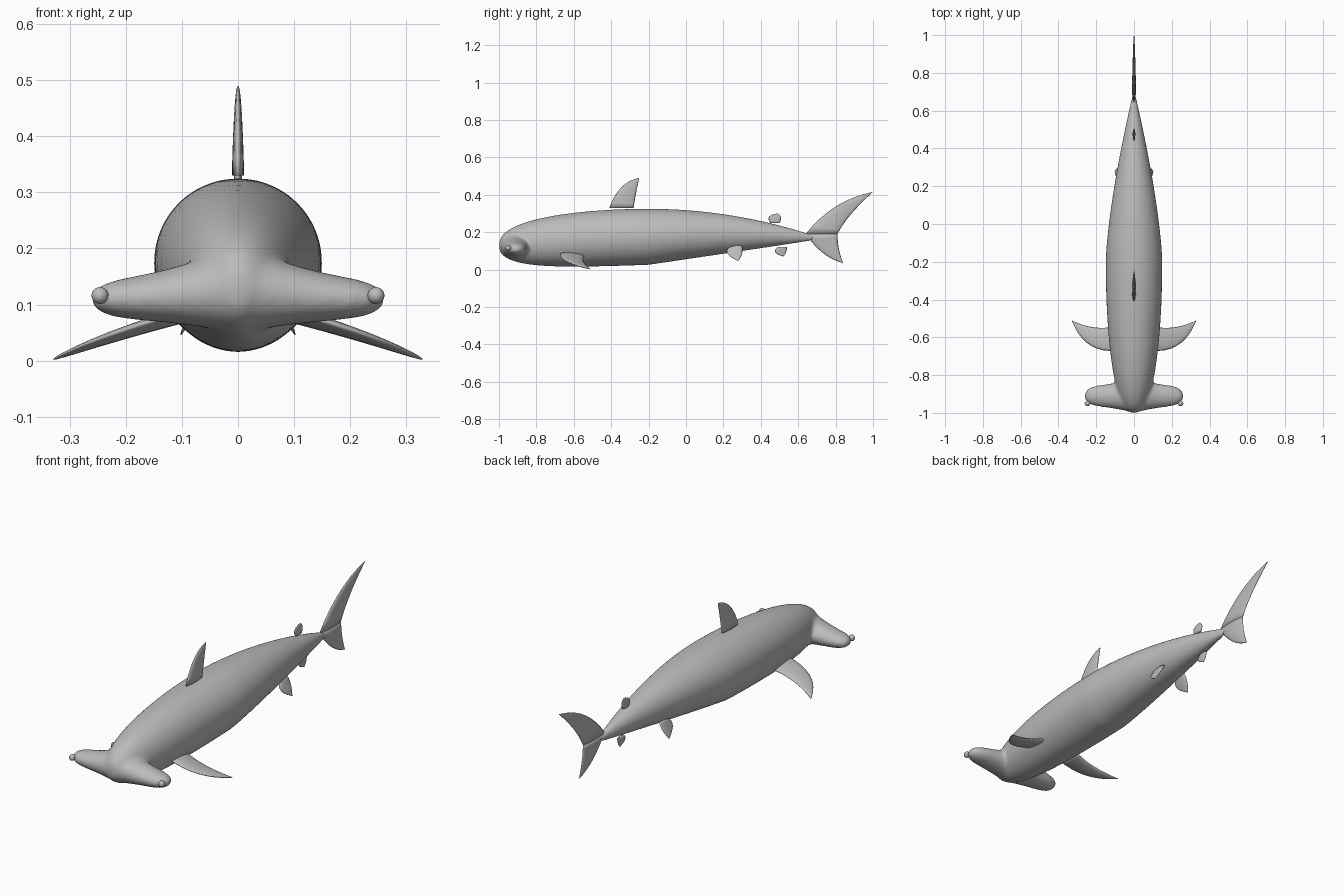
import bpy, bmesh
from math import sin, cos, pi
from mathutils import Vector

cube = bpy.data.objects.get("Cube")
if cube:
    bpy.data.objects.remove(cube, do_unlink=True)

grey = bpy.data.materials.new("shark grey")
grey.use_nodes = True
tone = (0.5, 0.5, 0.5, 1)
grey.diffuse_color = tone
grey.node_tree.nodes["Principled BSDF"].inputs["Base Color"].default_value = tone


def add_loft(bm, rings, sides):
    """Skin a row of ellipses given as centre, half axis, half axis."""
    loops = []
    for centre, across, up in rings:
        angles = [2 * pi * k / sides for k in range(sides)]
        loops.append([bm.verts.new(centre + across * cos(a) + up * sin(a)) for a in angles])
    for ring, following in zip(loops, loops[1:]):
        for k in range(sides):
            n = (k + 1) % sides
            bm.faces.new((ring[k], ring[n], following[n], following[k]))
    bm.faces.new(loops[0])
    bm.faces.new(loops[-1])


def finish(name, bm):
    """Turn the mesh into a smooth grey object."""
    bmesh.ops.recalc_face_normals(bm, faces=bm.faces)
    mesh = bpy.data.meshes.new(name)
    bm.to_mesh(mesh)
    bm.free()
    mesh.materials.append(grey)
    for polygon in mesh.polygons:
        polygon.use_smooth = True
    part = bpy.data.objects.new(name, mesh)
    bpy.context.collection.objects.link(part)
    return part


def bezier(start, bend, end, t):
    start, bend, end = Vector(start), Vector(bend), Vector(end)
    return start * (1 - t) ** 2 + bend * 2 * t * (1 - t) + end * t ** 2


def on_centre(a, b):
    return Vector((0, a, b))


def fin(name, lead, lead_bend, trail, trail_bend, tip,
        thickness=0.011, normal=(1, 0, 0), place=on_centre):
    """Lens-shaped fin between a curved leading edge and a curved trailing edge."""
    steps = 13
    rings = []
    for i in range(steps):
        t = sin(pi / 2 * i / steps)
        front = place(*bezier(lead, lead_bend, tip, t))
        back = place(*bezier(trail, trail_bend, tip, t))
        depth = Vector(normal).normalized() * thickness * (1 - t) ** 0.5
        rings.append(((front + back) / 2, (front - back) / 2, depth))
    bm = bmesh.new()
    add_loft(bm, rings, 16)
    finish(name, bm)


def body_ring(y, width, low, high):
    centre = Vector((0, y, (low + high) / 2))
    return centre, Vector((width, 0, 0)), Vector((0, 0, (high - low) / 2))


# Body: blunt, rounded nose half, then a tail half that narrows to a stalk
steps = 24
widest = -0.2
rings = []
for i in range(1, steps):
    u = cos(pi / 2 * i / steps)
    bulge = (1 - u ** 2) ** 0.4
    belly = 0.115 * (1 - u ** 5) ** 0.4 - 0.015 * (1 - u) ** 2
    rings.append(body_ring(widest - 0.8 * u, 0.15 * bulge, 0.125 - belly, 0.125 + 0.2 * bulge))
for i in range(steps + 1):
    u = i / steps
    width = 0.15 * (1 - u ** 1.4 + 0.06 * u)
    rings.append(body_ring(widest + 0.88 * u, width, 0.025 + 0.13 * u, 0.325 - 0.14 * u ** 2))
bm = bmesh.new()
add_loft(bm, rings, 40)

# Hammer head: a bar across the nose, thickest in the middle with rounded ends
rings = []
for i in range(1 - steps, steps):
    x = sin(pi / 2 * i / steps)
    swell = (1 - abs(x)) ** 2
    end = (1 - x ** 8) ** 0.5
    rings.append((Vector((0.262 * x, -0.91, 0.11 + 0.02 * swell)),
                  Vector((0, (0.055 + 0.035 * swell) * end, 0)),
                  Vector((0, 0, (0.036 + 0.045 * swell) * end))))
add_loft(bm, rings, 32)

# Fuse the two into one skin with soft joins
body = finish("body_and_head", bm)
merge = body.modifiers.new("merge", 'REMESH')
merge.mode = 'VOXEL'
merge.voxel_size = 0.008
merge.use_smooth_shade = True
blend = body.modifiers.new("blend", 'SMOOTH')
blend.iterations = 10

# Fins on the centre line
fin("dorsal_fin", (-0.41, 0.33), (-0.36, 0.47), (-0.28, 0.33), (-0.27, 0.4), (-0.25, 0.49))
stalk_front, stalk_back = (0.64, 0.19), (0.81, 0.19)
fin("upper_tail_lobe", stalk_front, (0.78, 0.37), stalk_back, (0.86, 0.29), (1, 0.415))
fin("lower_tail_lobe", stalk_front, (0.73, 0.06), stalk_back, (0.81, 0.11), (0.84, 0.035))
fin("rear_dorsal_fin", (0.45, 0.25), (0.42, 0.29), (0.5, 0.25), (0.52, 0.28), (0.49, 0.3),
    thickness=0.007)
fin("anal_fin", (0.49, 0.12), (0.45, 0.09), (0.54, 0.12), (0.54, 0.09), (0.52, 0.07),
    thickness=0.006)

# Paired fins and eyes
for name, side in (("left", 1), ("right", -1)):
    def pectoral_place(a, b):
        return Vector((side * a, b, 0.11 - 0.3 * a - 0.1 * (b + 0.6)))

    def pelvic_place(a, b):
        return Vector((side * (0.125 - b / 2), a, b))

    fin(name + "_pectoral_fin", (0.09, -0.67), (0.26, -0.69), (0.09, -0.54), (0.21, -0.57),
        (0.33, -0.51), thickness=0.013, normal=(side * 0.3, 0, 1), place=pectoral_place)
    fin(name + "_pelvic_fin", (0.24, 0.125), (0.18, 0.09), (0.3, 0.125), (0.31, 0.09),
        (0.28, 0.045), thickness=0.008, normal=(1, 0, side / 2), place=pelvic_place)
    bm = bmesh.new()
    bmesh.ops.create_uvsphere(bm, u_segments=20, v_segments=12, radius=0.015)
    bmesh.ops.translate(bm, vec=(side * 0.246, -0.95, 0.116), verts=bm.verts)
    finish(name + "_eye", bm)
